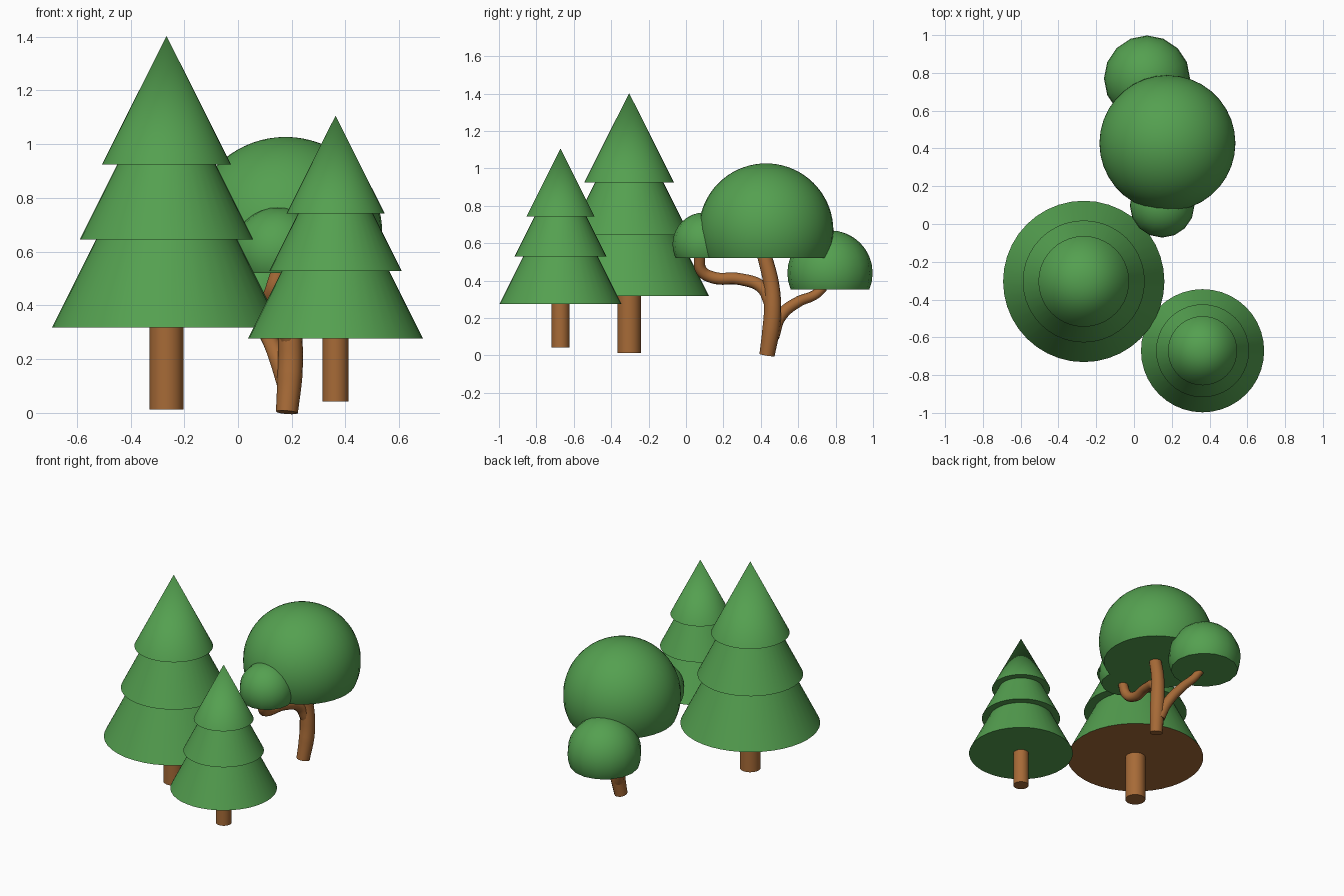
import bpy, bmesh, math
from mathutils import Vector

if "Cube" in bpy.data.objects:
    bpy.data.objects.remove(bpy.data.objects["Cube"])


def material(name, rgb):
    m = bpy.data.materials.new(name)
    m.diffuse_color = (*rgb, 1)
    m.use_nodes = True
    m.node_tree.nodes["Principled BSDF"].inputs["Base Color"].default_value = m.diffuse_color
    return m


GREEN = material("leaf green", (0.089, 0.352, 0.080))
BROWN = material("bark brown", (0.385, 0.145, 0.038))


def finish(obj, angle=40):
    bpy.ops.object.select_all(action='DESELECT')
    obj.select_set(True)
    bpy.context.view_layer.objects.active = obj
    bpy.ops.object.shade_smooth_by_angle(angle=math.radians(angle))
    return obj


def mesh_object(name, bm, mats, loc):
    bmesh.ops.recalc_face_normals(bm, faces=bm.faces[:])
    me = bpy.data.meshes.new(name)
    bm.to_mesh(me)
    bm.free()
    for m in mats:
        me.materials.append(m)
    obj = bpy.data.objects.new(name, me)
    obj.location = loc
    bpy.context.collection.objects.link(obj)
    return finish(obj)


def lathe(name, profile, mats, loc, segs=40):
    bm = bmesh.new()
    vs = [bm.verts.new((r, 0, z)) for r, z in profile]
    es = [bm.edges.new(p) for p in zip(vs, vs[1:])]
    bmesh.ops.spin(bm, geom=vs + es, axis=(0, 0, 1), cent=(0, 0, 0),
                   angle=math.tau, steps=segs, use_duplicate=False)
    bmesh.ops.remove_doubles(bm, verts=bm.verts[:], dist=1e-4)
    return mesh_object(name, bm, mats, loc)


# Pine: trunk and three stacked cone tiers, given as (radius, base height)
def pine(name, x, y, trunk_r, base, tiers, apex, brown_underside=False):
    lathe(name + "_trunk",
          [(0, base), (trunk_r, base), (trunk_r, tiers[0][1] + 0.01), (0, tiers[0][1] + 0.01)],
          [BROWN], (x, y, 0))
    profile = [(0, tiers[0][1])]
    for i, (r, z) in enumerate(tiers):
        profile.append((r, z))
        if i + 1 < len(tiers):
            profile.append((r - 0.5 * (tiers[i + 1][1] - z), tiers[i + 1][1]))
    profile.append((0, apex))
    obj = lathe(name + "_foliage", profile, [GREEN, BROWN], (x, y, 0))
    if brown_underside:
        for p in obj.data.polygons:
            if p.center.z < tiers[0][1] + 1e-3:
                p.material_index = 1


pine("large_pine", -0.266, -0.304, 0.063, 0.012,
     [(0.427, 0.317), (0.323, 0.645), (0.240, 0.925)], 1.403, True)
pine("small_pine", 0.363, -0.671, 0.048, 0.043,
     [(0.326, 0.276), (0.246, 0.529), (0.183, 0.742)], 1.106)


# Rounded crowns: spheres cut flat underneath
def crown(name, centre, r, cut_z, segs):
    bm = bmesh.new()
    bmesh.ops.create_uvsphere(bm, u_segments=segs, v_segments=segs, radius=r)
    cut = bmesh.ops.bisect_plane(bm, geom=bm.verts[:] + bm.edges[:] + bm.faces[:],
                                 plane_co=(0, 0, cut_z - centre[2]),
                                 plane_no=(0, 0, 1), clear_inner=True)
    rim = [e for e in cut['geom_cut'] if isinstance(e, bmesh.types.BMEdge)]
    bmesh.ops.edgeloop_fill(bm, edges=rim)
    mesh_object(name, bm, [GREEN], centre)


crown("main_crown", (0.177, 0.428, 0.667), 0.360, 0.521, 36)
crown("front_crown", (0.149, 0.099, 0.594), 0.171, 0.521, 16)
crown("back_crown", (0.069, 0.770, 0.441), 0.228, 0.352, 16)


# Curved trunk and branches: points are (x, y, z, radius)
def limb(name, points):
    cu = bpy.data.curves.new(name, 'CURVE')
    cu.dimensions = '3D'
    cu.bevel_depth = 1
    cu.bevel_resolution = 4
    cu.resolution_u = 8
    cu.use_fill_caps = True
    sp = cu.splines.new('BEZIER')
    sp.bezier_points.add(len(points) - 1)
    for bp, (x, y, z, r) in zip(sp.bezier_points, points):
        bp.co = Vector((x, y, z))
        bp.radius = r
        bp.handle_left_type = bp.handle_right_type = 'AUTO'
    cu.materials.append(BROWN)
    obj = bpy.data.objects.new(name, cu)
    bpy.context.collection.objects.link(obj)
    bpy.ops.object.select_all(action='DESELECT')
    obj.select_set(True)
    bpy.context.view_layer.objects.active = obj
    bpy.ops.object.convert(target='MESH')
    finish(bpy.context.view_layer.objects.active)


limb("curved_trunk", [(0.182, 0.433, 0.002, 0.041), (0.193, 0.455, 0.14, 0.047),
                      (0.195, 0.463, 0.25, 0.046), (0.188, 0.456, 0.38, 0.042),
                      (0.178, 0.418, 0.54, 0.039)])
limb("front_branch", [(0.190, 0.455, 0.27, 0.034), (0.170, 0.405, 0.365, 0.034),
                      (0.142, 0.29, 0.408, 0.032), (0.118, 0.14, 0.418, 0.032),
                      (0.130, 0.082, 0.455, 0.031), (0.155, 0.072, 0.535, 0.030)])
limb("back_branch", [(0.180, 0.465, 0.10, 0.034), (0.145, 0.505, 0.21, 0.033),
                     (0.110, 0.60, 0.287, 0.029), (0.085, 0.69, 0.325, 0.026),
                     (0.070, 0.735, 0.365, 0.025)])
